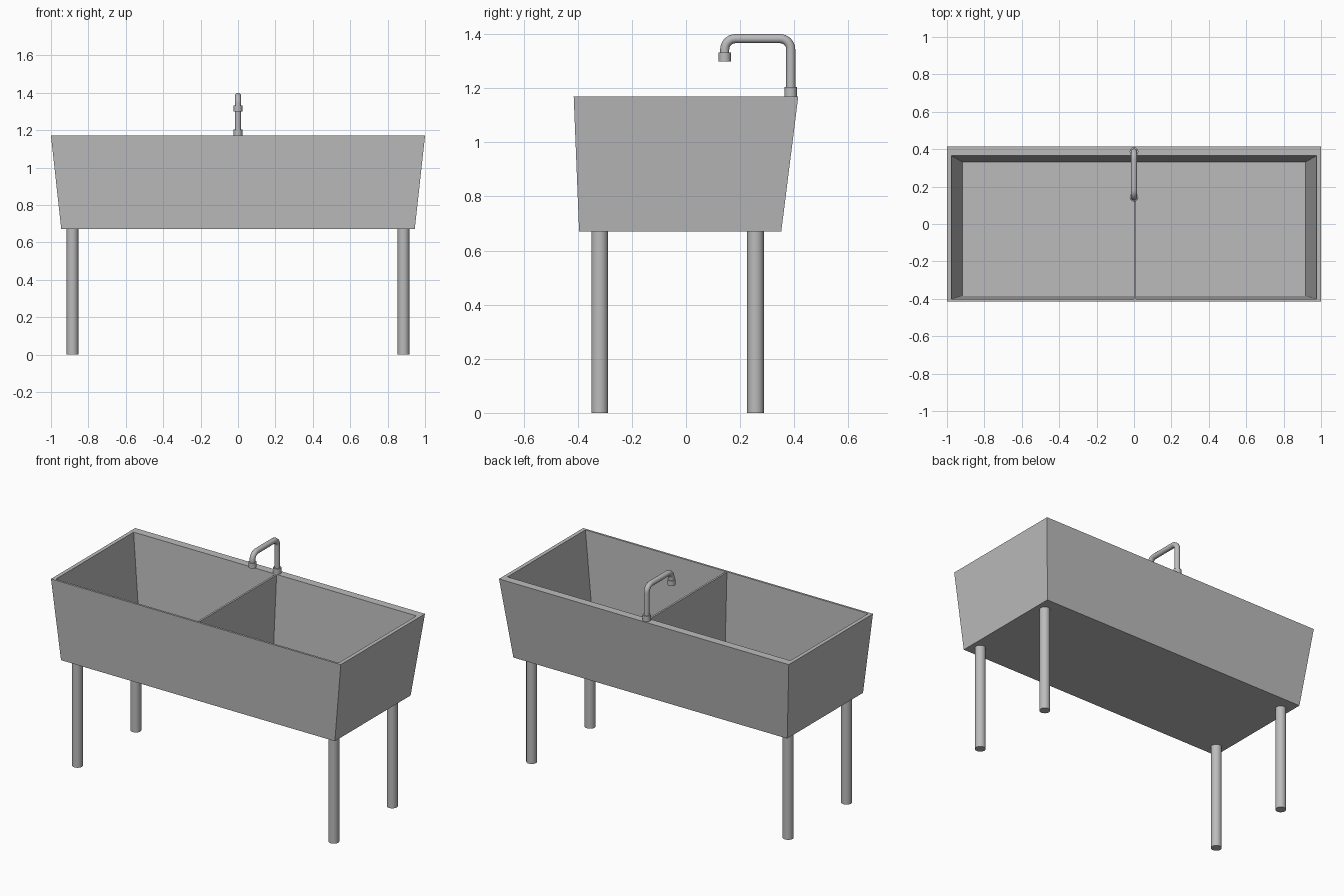
import bpy, bmesh, math
from mathutils import Vector

if "Cube" in bpy.data.objects:
    bpy.data.objects.remove(bpy.data.objects["Cube"])

# One plain grey for the whole sink
grey = bpy.data.materials.new("grey_metal")
grey.use_nodes = True
colour = (0.5, 0.5, 0.5, 1)
grey.diffuse_color = colour
grey.node_tree.nodes["Principled BSDF"].inputs["Base Color"].default_value = colour

RIM, BASE, FLOOR = 1.17, 0.67, 0.685


def finish(name, bm):
    bmesh.ops.recalc_face_normals(bm, faces=bm.faces)
    mesh = bpy.data.meshes.new(name)
    bm.to_mesh(mesh)
    bm.free()
    obj = bpy.data.objects.new(name, mesh)
    bpy.context.collection.objects.link(obj)
    mesh.materials.append(grey)
    return obj


def smooth(obj):
    bpy.ops.object.select_all(action="DESELECT")
    obj.select_set(True)
    bpy.context.view_layer.objects.active = obj
    bpy.ops.object.shade_smooth_by_angle(angle=math.radians(40))


def ring(bm, half_x, front, back, z):
    corners = ((-half_x, front), (half_x, front), (half_x, back), (-half_x, back))
    return [bm.verts.new((x, y, z)) for x, y in corners]


def bridge(bm, a, b):
    for i in range(len(a)):
        j = (i + 1) % len(a)
        bm.faces.new((a[i], a[j], b[j], b[i]))


def cylinder(name, x, y, z0, z1, radius, sides=24):
    bpy.ops.mesh.primitive_cylinder_add(vertices=sides, radius=radius, depth=z1 - z0,
                                        location=(x, y, (z0 + z1) / 2))
    obj = bpy.context.object
    obj.name = name
    obj.data.materials.append(grey)
    smooth(obj)
    return obj


# Tapered basin: outer shell, rim, inner walls and floor
bm = bmesh.new()
rings = [ring(bm, 0.945, -0.395, 0.352, BASE),
         ring(bm, 1.0, -0.415, 0.415, RIM),
         ring(bm, 0.976, -0.402, 0.365, RIM),
         ring(bm, 0.918, -0.384, 0.332, FLOOR)]
for lower, upper in zip(rings, rings[1:]):
    bridge(bm, lower, upper)
bm.faces.new(rings[0])
bm.faces.new(rings[-1])
finish("basin", bm)

# Thin divider between the two bowls
bm = bmesh.new()
low = ring(bm, 0.006, -0.385, 0.333, FLOOR)
high = ring(bm, 0.006, -0.402, 0.365, RIM - 0.004)
bridge(bm, low, high)
bm.faces.new(low)
bm.faces.new(high)
divider = finish("divider", bm)
divider.location.x = 0.005

# Four round legs
for side, x in (("right", -0.885), ("left", 0.885)):
    for end, y in (("front", -0.319), ("back", 0.257)):
        cylinder(f"{end}_{side}_leg", x, y, 0, BASE + 0.005, 0.031)

# Tap: collar, bent spout and nozzle
TAP_Y, SPOUT_Y, TAP_TOP, BEND = 0.387, 0.143, 1.383, 0.04
cylinder("tap_collar", 0, TAP_Y, RIM, 1.204, 0.023)
cylinder("tap_nozzle", 0, SPOUT_Y, 1.299, 1.331, 0.023)

path = [Vector((0, TAP_Y, RIM))]
for centre_y, start in ((TAP_Y - BEND, 0), (SPOUT_Y + BEND, 90)):
    for step in range(9):
        a = math.radians(start + step * 90 / 8)
        path.append(Vector((0, centre_y + BEND * math.cos(a),
                            TAP_TOP - BEND + BEND * math.sin(a))))
path.append(Vector((0, SPOUT_Y, 1.305)))

curve = bpy.data.curves.new("tap_spout", "CURVE")
curve.dimensions = "3D"
curve.bevel_depth = 0.0168
curve.bevel_resolution = 4
curve.use_fill_caps = True
spline = curve.splines.new("POLY")
spline.points.add(len(path) - 1)
for point, co in zip(spline.points, path):
    point.co = (*co, 1)
curve.materials.append(grey)
spout = bpy.data.objects.new("tap_spout", curve)
bpy.context.collection.objects.link(spout)
bpy.ops.object.select_all(action="DESELECT")
spout.select_set(True)
bpy.context.view_layer.objects.active = spout
bpy.ops.object.convert(target="MESH")
smooth(bpy.context.object)
